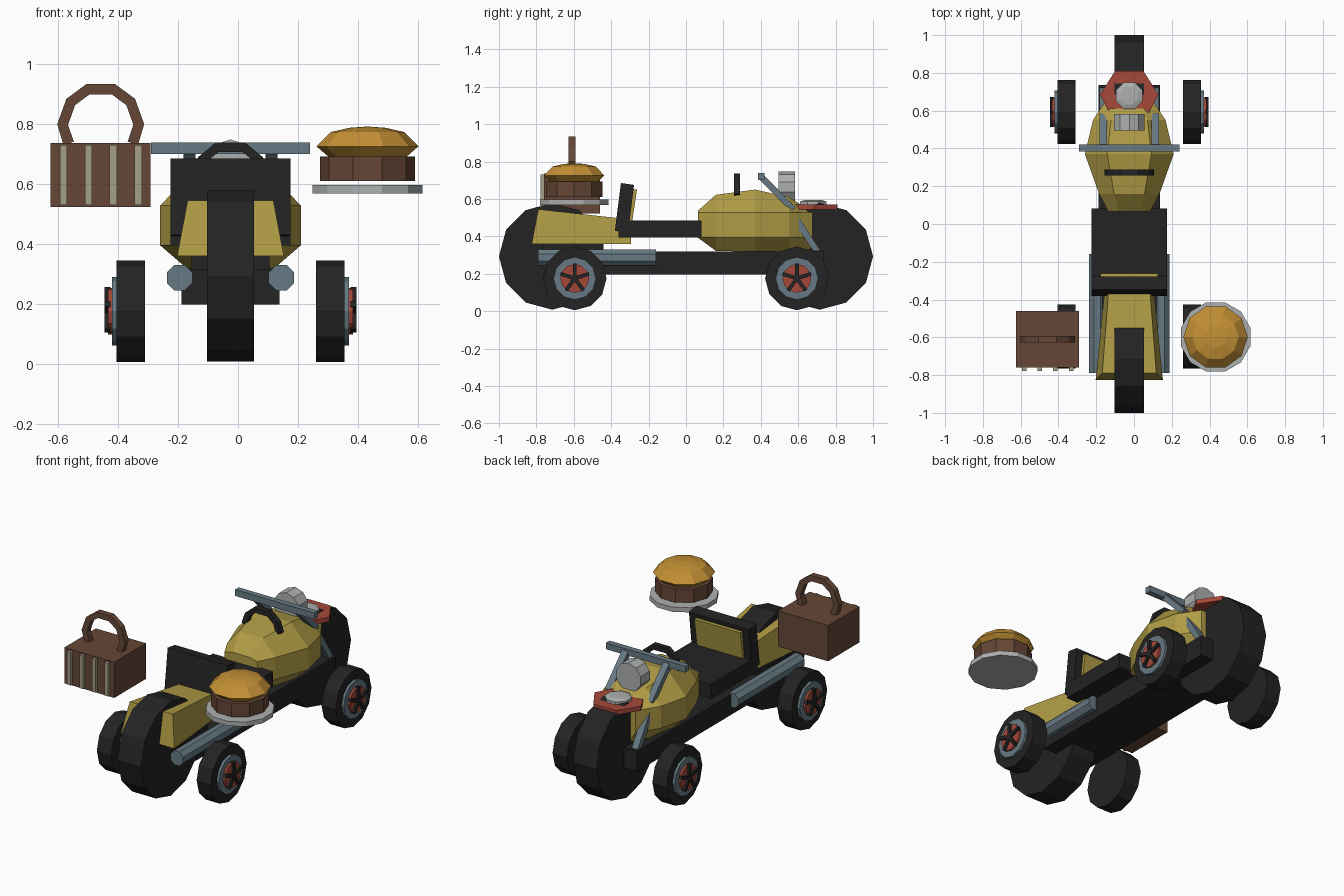
import bpy, bmesh, math
from mathutils import Vector, Matrix

if "Cube" in bpy.data.objects:
    bpy.data.objects.remove(bpy.data.objects["Cube"])

CX = -0.025  # centre line of the vehicle


def mat(name, rgb):
    m = bpy.data.materials.new(name)
    m.diffuse_color = (*rgb, 1)
    m.use_nodes = True
    m.node_tree.nodes["Principled BSDF"].inputs["Base Color"].default_value = m.diffuse_color
    return m


GOLD = mat("gold", (0.43, 0.33, 0.06))
BLACK = mat("black", (0.017, 0.017, 0.017))
STEEL = mat("blue steel", (0.135, 0.195, 0.23))
RED = mat("red", (0.38, 0.065, 0.042))
BROWN = mat("brown", (0.13, 0.062, 0.037))
CREAM = mat("cream", (0.37, 0.35, 0.24))
BUN = mat("baked orange", (0.55, 0.28, 0.035))
SILVER = mat("silver", (0.42, 0.43, 0.43))


def finish(name, bm, m):
    bmesh.ops.recalc_face_normals(bm, faces=bm.faces[:])
    me = bpy.data.meshes.new(name)
    bm.to_mesh(me)
    bm.free()
    me.materials.append(m)
    ob = bpy.data.objects.new(name, me)
    bpy.context.collection.objects.link(ob)
    return ob


def loft(name, rings, m):
    """Skin a list of equal-length rings and cap both ends."""
    bm = bmesh.new()
    vs = [[bm.verts.new(p) for p in r] for r in rings]
    n = len(vs[0])
    for a, b in zip(vs, vs[1:]):
        for i in range(n):
            j = (i + 1) % n
            bm.faces.new((a[i], a[j], b[j], b[i]))
    bm.faces.new(vs[0])
    bm.faces.new(vs[-1])
    return finish(name, bm, m)


def box(name, x, y, z, m):
    return loft(name, [[(x[0], y[0], h), (x[1], y[0], h), (x[1], y[1], h), (x[0], y[1], h)] for h in z], m)


def turned(name, centre, axis, profile, sides, m, phase=0.0):
    """Revolve (offset, radius) pairs round the x, y or z axis."""
    def point(o, r, a):
        u, v = r * math.cos(a), r * math.sin(a)
        return Vector(centre) + Vector({"x": (o, u, v), "y": (u, o, v), "z": (u, v, o)}[axis])
    return loft(name, [[point(o, r, phase + math.tau * i / sides) for i in range(sides)]
                       for o, r in profile], m)


def extrude_x(name, yz, x0, x1, m):
    return loft(name, [[(x, y, z) for y, z in yz] for x in (x0, x1)], m)


def arch(name, xz, y, r, m):
    """Square bar following a path in the x-z plane."""
    rings = []
    for i, (x, z) in enumerate(xz):
        a, b = xz[max(i - 1, 0)], xz[min(i + 1, len(xz) - 1)]
        d = Vector((b[0] - a[0], b[1] - a[1])).normalized()
        rings.append([(x - d.y * s * r, y + t * r, z + d.x * s * r)
                      for s, t in ((-1, -1), (1, -1), (1, 1), (-1, 1))])
    return loft(name, rings, m)


# Large centre wheels
for label, y in (("rear", -0.715), ("front", 0.715)):
    turned(label + "_centre_wheel", (CX, y, 0.293), "x", [(-0.078, 0.285), (0.078, 0.285)], 12, BLACK)

# Four side wheels with rim, hub and five spokes
for side, s in (("left", -1), ("right", 1)):
    for label, y in (("rear", -0.595), ("front", 0.593)):
        n = f"{label}_{side}_"
        c = (CX, y, 0.175)
        turned(n + "tire", c, "x", [(s * 0.285, 0.17), (s * 0.38, 0.17)], 12, BLACK)
        turned(n + "rim", c, "x", [(s * 0.375, 0.114), (s * 0.395, 0.114)], 12, STEEL)
        turned(n + "hub", c, "x", [(s * 0.39, 0.077), (s * 0.408, 0.077)], 12, RED)
        for k in range(5):
            a = math.pi / 2 + math.tau * k / 5
            spoke = [(y + math.cos(a) * u - math.sin(a) * v, 0.175 + math.sin(a) * u + math.cos(a) * v)
                     for u, v in ((0, -0.01), (0.08, -0.01), (0.08, 0.01), (0, 0.01))]
            extrude_x(f"{n}spoke_{k}", spoke, CX + s * 0.4, CX + s * 0.42, BLACK)

# Chassis and exhaust pipes
box("chassis", (CX - 0.163, CX + 0.163), (-0.6, 0.735), (0.197, 0.32), BLACK)
box("rear_deck", (CX - 0.13, CX + 0.13), (-0.77, -0.44), (0.315, 0.365), BLACK)
for side, s in (("left", -1), ("right", 1)):
    turned(side + "_exhaust", (CX + s * 0.17, 0, 0.287), "y", [(-0.79, 0.046), (-0.16, 0.046)], 8, STEEL, math.pi / 8)

# Tail fairing, tapered toward the seat and upward
loft("tail_fairing", [[(CX - w, y, lo), (CX + w, y, lo), (CX + t, y + d, hi), (CX - t, y + d, hi)]
                      for y, d, w, t, lo, hi in ((-0.825, 0.035, 0.178, 0.143, 0.36, 0.545),
                                                 (-0.295, 0, 0.125, 0.105, 0.36, 0.49))], GOLD)

# Seat, leaning backrest and its panel
box("seat", (CX - 0.2, CX + 0.2), (-0.36, 0.083), (0.395, 0.485), BLACK)
extrude_x("backrest", [(-0.38, 0.43), (-0.31, 0.415), (-0.278, 0.675), (-0.348, 0.685)], CX - 0.2, CX + 0.2, BLACK)
extrude_x("backrest_panel", [(-0.31, 0.45), (-0.292, 0.45), (-0.262, 0.65), (-0.28, 0.652)], CX - 0.153, CX + 0.153, GOLD)

# Faceted tank body
tank = []
for y, w, lo, hi in ((0.065, 0.11, 0.392, 0.538), (0.16, 0.16, 0.322, 0.622), (0.37, 0.235, 0.318, 0.65),
                     (0.55, 0.192, 0.32, 0.61), (0.675, 0.11, 0.325, 0.53)):
    tank.append([(CX + a * w, y, z) for a, z in
                 ((-0.62, lo), (0.62, lo), (1, 0.395), (1, 0.527), (0.5, hi), (-0.5, hi), (-1, 0.527), (-1, 0.395))])
loft("tank", tank, GOLD)
arch("tank_handle", [(CX + x, z) for x, z in ((-0.115, 0.62), (-0.095, 0.68), (-0.045, 0.722),
                                              (0.045, 0.722), (0.095, 0.68), (0.115, 0.62))], 0.272, 0.016, BLACK)

# Handlebar and fork struts
box("handlebar", (CX - 0.265, CX + 0.265), (0.385, 0.42), (0.7, 0.738), STEEL)
for side, s in (("left", -1), ("right", 1)):
    x = CX + s * 0.137
    extrude_x(side + "_upper_fork", [(0.41, 0.735), (0.39, 0.705), (0.56, 0.535), (0.585, 0.555)], x - 0.02, x + 0.02, STEEL)
    extrude_x(side + "_lower_fork", [(0.595, 0.515), (0.6, 0.44), (0.68, 0.322), (0.72, 0.322)], x - 0.02, x + 0.02, STEEL)

# Headlamp, nose plate and nose lamp
turned("headlamp", (CX, 0, 0.663), "y", [(0.495, 0.085), (0.583, 0.085)], 10, SILVER, math.pi / 10)
loft("nose_plate", [[(CX + x, y, z) for x, y in ((-0.075, 0.81), (0.075, 0.81), (0.155, 0.685),
                                                  (0.085, 0.555), (-0.085, 0.555), (-0.155, 0.685))]
                    for z in (0.543, 0.57)], RED)
turned("nose_lamp", (CX, 0.68, 0), "z", [(0.55, 0.076), (0.586, 0.076), (0.594, 0.05)], 8, SILVER, math.pi / 8)

# Basket with slats and carrying handle
box("basket", (-0.625, -0.292), (-0.76, -0.46), (0.522, 0.737), BROWN)
for k in range(4):
    x = -0.582 + k * 0.083
    box(f"basket_slat_{k}", (x - 0.012, x + 0.012), (-0.778, -0.755), (0.53, 0.73), CREAM)
arch("basket_handle", [(-0.458 + x, z) for x, z in ((-0.107, 0.735), (-0.127, 0.798), (-0.1, 0.873), (-0.042, 0.916),
                                                   (0.042, 0.916), (0.1, 0.873), (0.127, 0.798), (0.107, 0.735))],
     -0.61, 0.018, BROWN)

# Cake on a plate
c = (0.432, -0.598, 0)
turned("plate", c, "z", [(0.568, 0.19), (0.596, 0.19)], 12, SILVER, math.pi / 12)
turned("cake_base", c, "z", [(0.61, 0.158), (0.692, 0.158)], 10, BROWN)
turned("cake_top", c, "z", [(0.692, 0.132), (0.725, 0.17), (0.773, 0.122), (0.787, 0.06), (0.791, 0.004)], 10, BUN)
